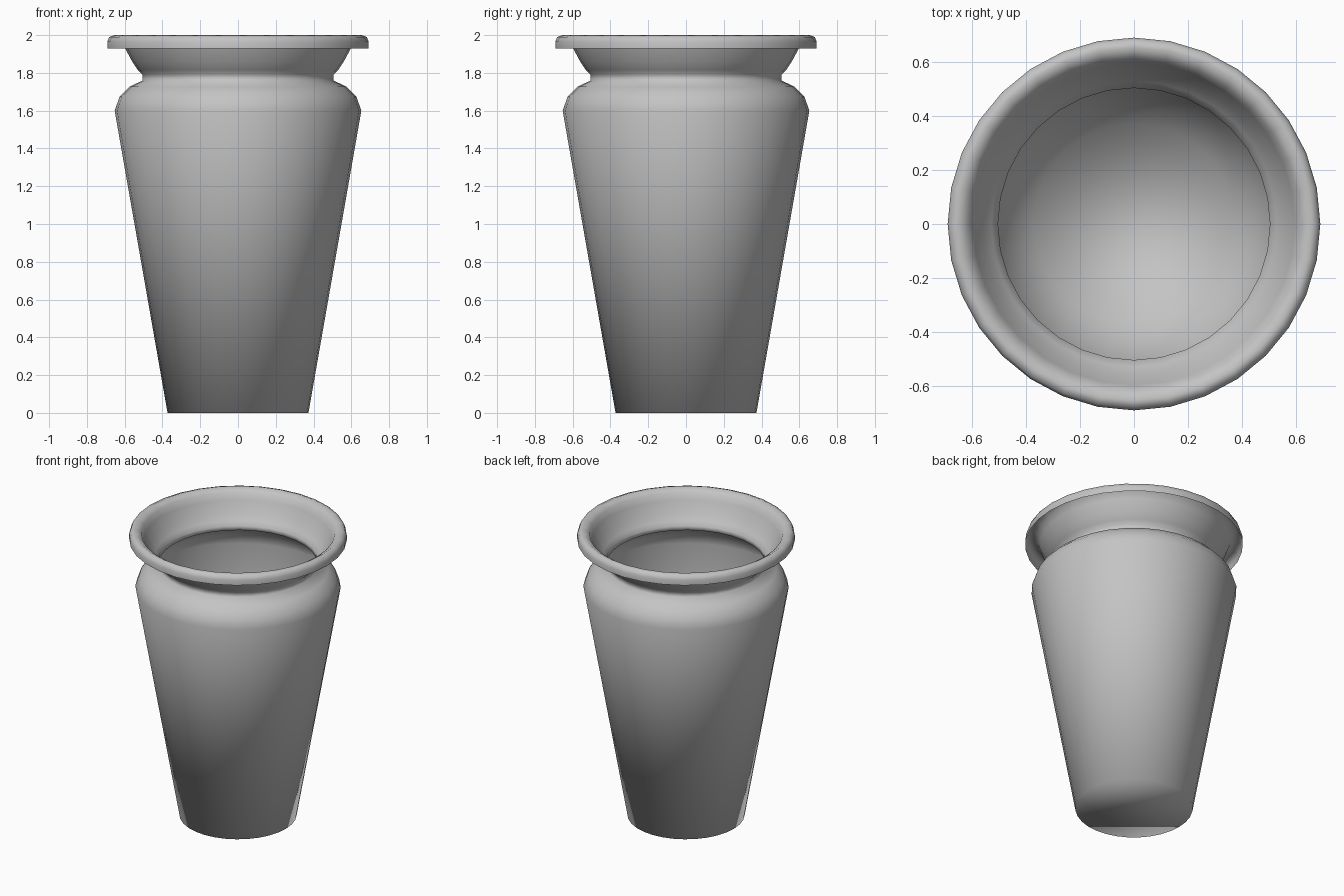
import bpy, bmesh, math

if "Cube" in bpy.data.objects:
    bpy.data.objects.remove(bpy.data.objects["Cube"])

SIDES = 32

# Single-wall vase profile (radius, height), from base to the open flange edge
PROFILE = [
    (0.373, 0.0), (0.653, 1.60),                                   # tapered body
    (0.627, 1.674), (0.574, 1.727), (0.505, 1.76),                 # rounded shoulder
    (0.505, 1.79), (0.53, 1.815), (0.56, 1.86), (0.598, 1.93),     # neck and funnel
    (0.615, 1.975), (0.655, 2.0), (0.682, 1.99),                   # rolled rim
    (0.692, 1.965), (0.692, 1.93),
]

bm = bmesh.new()
rings = []
for r, z in PROFILE:
    rings.append([bm.verts.new((r * math.cos(2 * math.pi * i / SIDES),
                                r * math.sin(2 * math.pi * i / SIDES), z))
                  for i in range(SIDES)])

# Walls
for low, high in zip(rings, rings[1:]):
    for i in range(SIDES):
        j = (i + 1) % SIDES
        bm.faces.new((low[i], low[j], high[j], high[i]))

# Floor
bm.faces.new(rings[0][::-1])

for f in bm.faces:
    f.smooth = True

mesh = bpy.data.meshes.new("vase")
bm.to_mesh(mesh)
bm.free()

# Plain grey over the whole vase
grey = bpy.data.materials.new("grey")
grey.diffuse_color = (0.55, 0.55, 0.55, 1.0)
grey.use_nodes = True
grey.node_tree.nodes["Principled BSDF"].inputs["Base Color"].default_value = grey.diffuse_color
mesh.materials.append(grey)

vase = bpy.data.objects.new("vase", mesh)
bpy.context.collection.objects.link(vase)
